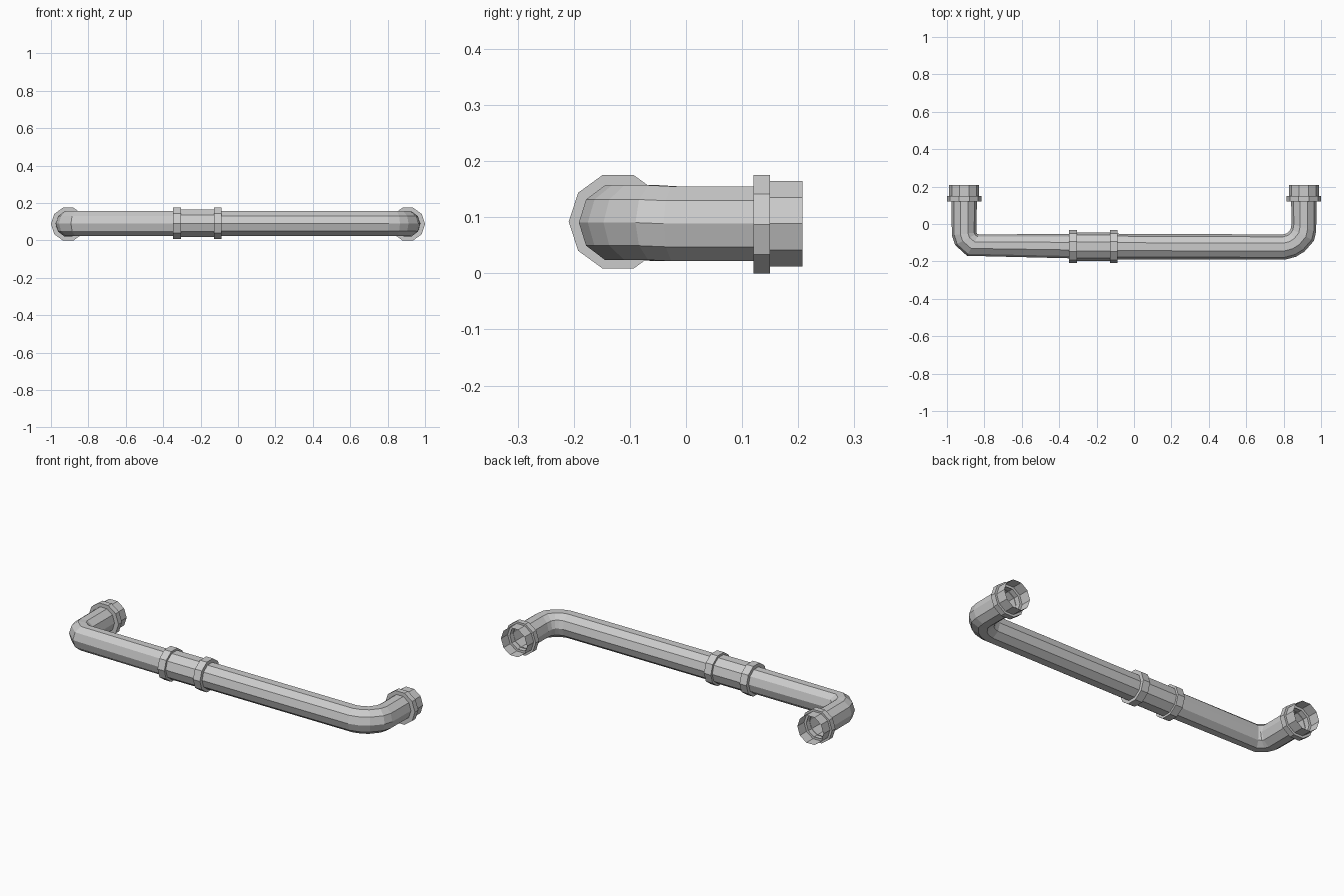
import bpy, bmesh, math
from mathutils import Vector

if "Cube" in bpy.data.objects:
    bpy.data.objects.remove(bpy.data.objects["Cube"])

SIDES = 10


def tube(name, stations):
    """Skin ten-sided rings; station = (inner xy, outer xy, z centre, z radius)."""
    bm = bmesh.new()
    rings = []
    for a, b, zc, rz in stations:
        a, b = Vector(a), Vector(b)
        c, h = (a + b) / 2, (b - a) / 2
        ring = []
        for k in range(SIDES):
            t = math.tau * k / SIDES
            p = c + h * math.cos(t)
            ring.append(bm.verts.new((p.x, p.y, zc + rz * math.sin(t))))
        rings.append(ring)
    for r, s in zip(rings, rings[1:]):
        for k in range(SIDES):
            n = (k + 1) % SIDES
            bm.faces.new((r[k], r[n], s[n], s[k]))
    bmesh.ops.recalc_face_normals(bm, faces=bm.faces)
    me = bpy.data.meshes.new(name)
    bm.to_mesh(me)
    bm.free()
    ob = bpy.data.objects.new(name, me)
    bpy.context.collection.objects.link(ob)
    return ob


def fitting(name, profile, centre, zc, along_x):
    """Straight turned part from (position, radius) pairs."""
    st = []
    for p, r in profile:
        if along_x:
            st.append(((p, centre + r), (p, centre - r), zc, r))
        else:
            st.append(((centre - r, p), (centre + r, p), zc, r))
    return tube(name, st)


def pipe(name, pairs):
    # the long run sits very slightly higher than the two legs
    return tube(name, [(a, b, 0.0885 if i < 2 else 0.0905, 0.07)
                       for i, (a, b) in enumerate(pairs)])


# Left pipe with a tight elbow
pipe("left_pipe", [
    ((-0.84, 0.15), (-0.976, 0.15)),
    ((-0.842, -0.045), (-0.974, -0.06)),
    ((-0.839, -0.052), (-0.957, -0.112)),
    ((-0.83, -0.056), (-0.893, -0.17)),
    ((-0.32, -0.053), (-0.32, -0.184)),
])

# Right pipe with a wider elbow
pipe("right_pipe", [
    ((0.84, 0.15), (0.976, 0.15)),
    ((0.842, 0.0), (0.974, -0.04)),
    ((0.838, -0.025), (0.962, -0.09)),
    ((0.829, -0.04), (0.912, -0.147)),
    ((0.817, -0.05), (0.866, -0.175)),
    ((0.795, -0.056), (0.807, -0.191)),
    ((-0.11, -0.052), (-0.11, -0.19)),
])

# Open end sockets with flange
for side, x in (("left", -0.908), ("right", 0.908)):
    fitting(side + "_flange", [(0.12, 0.066), (0.12, 0.092), (0.15, 0.092), (0.15, 0.066)],
            x, 0.0875, False)
    fitting(side + "_socket", [(0.15, 0.08), (0.208, 0.08)], x, 0.0885, False)

# Middle coupling: sleeve between two rings
fitting("coupling_sleeve", [(-0.31, 0.076), (-0.12, 0.076)], -0.121, 0.092, True)
for side, x in (("left", -0.347), ("right", -0.129)):
    fitting(side + "_coupling_ring",
            [(x, 0.062), (x, 0.088), (x + 0.042, 0.088), (x + 0.042, 0.062)],
            -0.121, 0.092, True)
